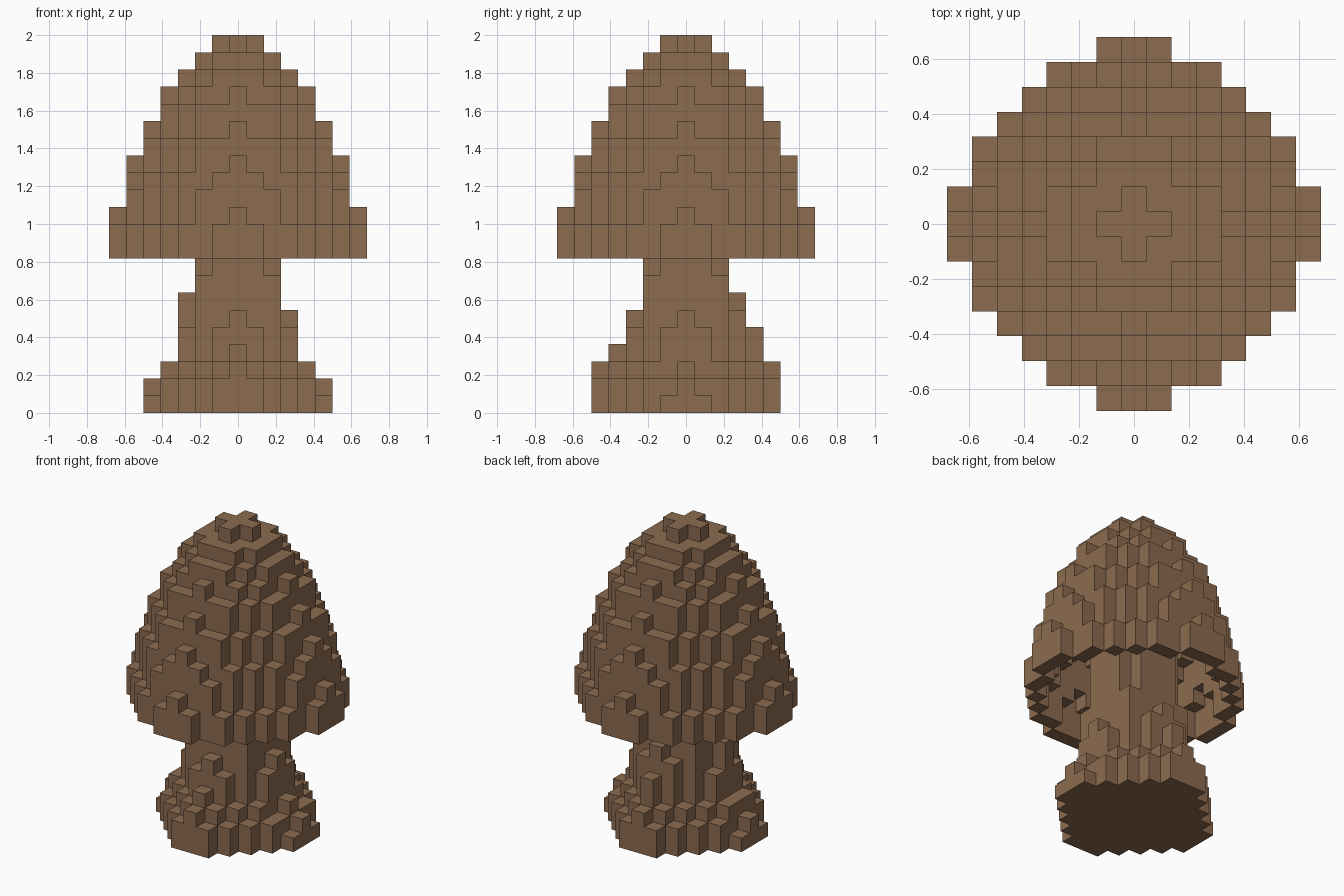
import bpy, bmesh

if "Cube" in bpy.data.objects:
    bpy.data.objects.remove(bpy.data.objects["Cube"])

V = 2 / 22  # edge of one block

brown = bpy.data.materials.new("brown")
brown.diffuse_color = (0.262, 0.148, 0.079, 1)
brown.use_nodes = True
brown.node_tree.nodes["Principled BSDF"].inputs["Base Color"].default_value = brown.diffuse_color

DIRS = [(1, 0, 0), (-1, 0, 0), (0, 1, 0), (0, -1, 0), (0, 0, 1), (0, 0, -1)]


def blocks_to_object(name, cells):
    """Skin a set of integer cells with outward faces."""
    bm = bmesh.new()
    verts = {}

    def vert(p):
        if p not in verts:
            verts[p] = bm.verts.new(((p[0] - 0.5) * V, (p[1] - 0.5) * V, p[2] * V))
        return verts[p]

    for c in sorted(cells):
        for d in DIRS:
            if tuple(c[i] + d[i] for i in range(3)) in cells:
                continue
            axis = [i for i in range(3) if d[i]][0]
            u, w = (axis + 1) % 3, (axis + 2) % 3
            corners = [(0, 0), (1, 0), (1, 1), (0, 1)]
            if d[axis] < 0:
                corners.reverse()
            ring = []
            for a, b in corners:
                p = list(c)
                p[axis] += d[axis] > 0
                p[u] += a
                p[w] += b
                ring.append(vert(tuple(p)))
            bm.faces.new(ring)
    me = bpy.data.meshes.new(name)
    bm.to_mesh(me)
    bm.free()
    me.materials.append(brown)
    ob = bpy.data.objects.new(name, me)
    bpy.context.collection.objects.link(ob)
    return ob


def outline(a, b):
    """Radius of the outline, with corners on the axes, through (a, b)."""
    a, b = abs(a), abs(b)
    return max(a, b) + 0.28 * min(a, b)


SPAN = range(-7, 8)

# Domed cap: radius of each layer in blocks, from the rim upwards
cap_r = [7.3, 7.29, 7.05, 6.75, 6.45, 6.1, 5.6, 5.15, 4.75, 4.15, 3.3, 2.4, 1.2]
solid = {(x, y, 9 + i) for i, r in enumerate(cap_r) for x in SPAN for y in SPAN
         if outline(x, y) <= r and abs(x) + abs(y) <= 1.27 * r}


# Hollow the cap from below, leaving a shell one block thick
def buried(c):
    return all((c[0] + d[0], c[1] + d[1], c[2] + d[2]) in solid for d in DIRS[:5])


blocks_to_object("cap", {c for c in solid if not buried(c)})

# Flared, slightly lopsided stem: reach in -x, +x, -y, +y and along diagonals
reach = [(5.3, 5.3, 5.35, 5.35, 6), (5.1, 5.05, 5.3, 5.3, 6),
         (4.4, 4.2, 5.05, 5.1, 5), (3.8, 3.6, 4.2, 4.7, 4),
         (3.5, 3.3, 3.6, 4.1, 4), (3.2, 3.05, 3.2, 3.6, 4),
         (3.05, 2.8, 2.8, 3.1, 4), (2.8, 2.6, 2.6, 2.8, 4)]
reach += [(2.4, 2.4, 2.4, 2.4, 3)] * 13
stem = set()
for z, (xl, xr, yf, yb, diag) in enumerate(reach):
    for x in SPAN:
        for y in SPAN:
            a = x / (xl if x < 0 else xr)
            b = y / (yf if y < 0 else yb)
            inside = outline(a, b) <= 1 and abs(x) + abs(y) <= diag
            if inside and (z < 9 or buried((x, y, z))):
                stem.add((x, y, z))
blocks_to_object("stem", stem)
